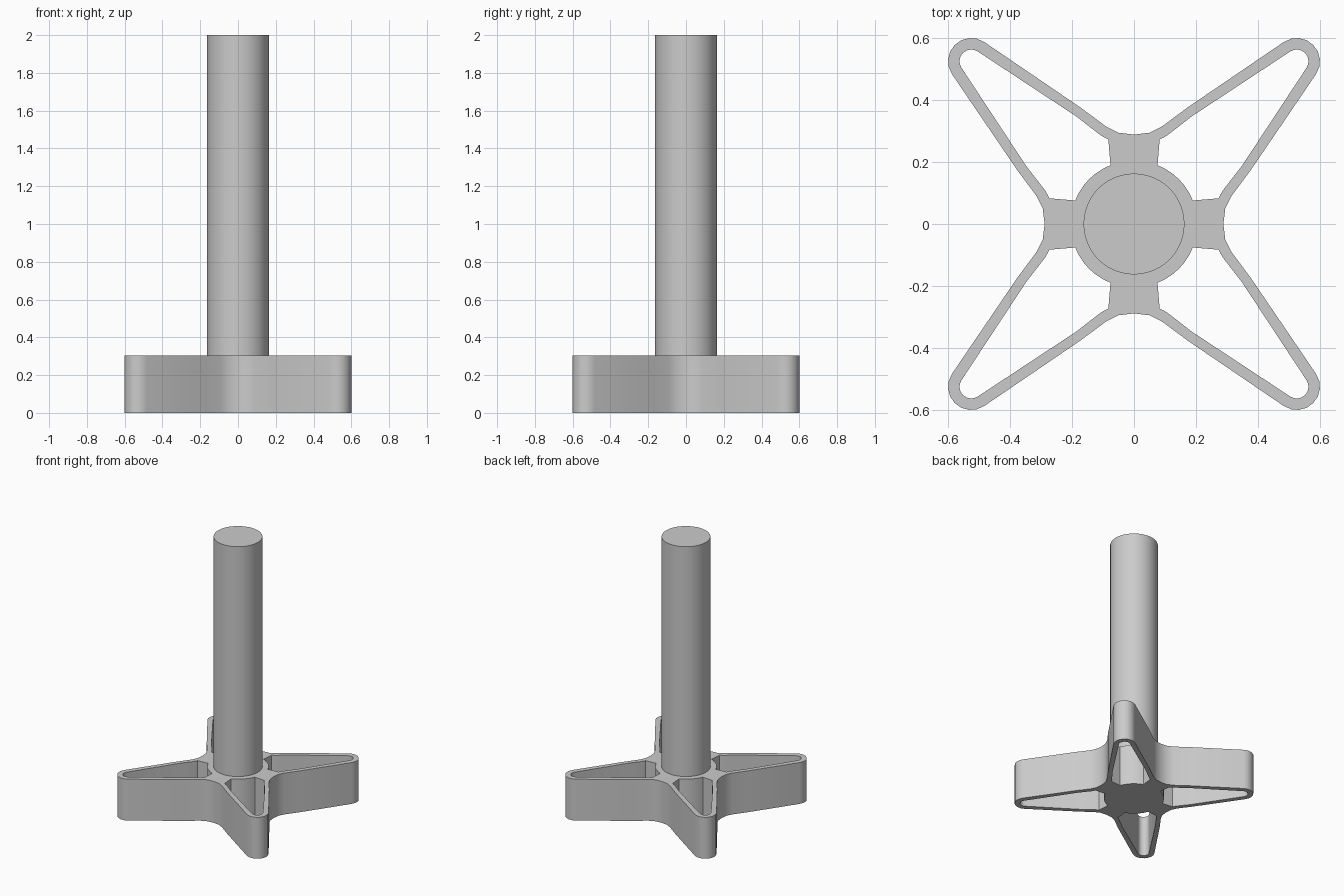
import bpy, bmesh
from math import cos, sin, radians
from mathutils import Matrix, Vector

old = bpy.data.objects.get("Cube")
if old:
    bpy.data.objects.remove(old, do_unlink=True)

BASE_H, TOTAL_H, SHAFT_R, HUB_R = 0.305, 2.0, 0.163, 0.205
TIP = 0.526

grey = bpy.data.materials.new("plain grey")
grey.use_nodes = True
colour = (0.6, 0.6, 0.6, 1)
grey.diffuse_color = colour
grey.node_tree.nodes["Principled BSDF"].inputs["Base Color"].default_value = colour


def arc(centre, radius, start, end, steps):
    """Points along an arc, angles in degrees."""
    angles = [radians(start + (end - start) * i / steps) for i in range(steps + 1)]
    return [(centre + radius * cos(a), centre + radius * sin(a)) for a in angles]


def mirrored(half):
    """The same path reflected across the diagonal, in reverse order."""
    return [(y, x) for x, y in reversed(half)]


def quarter_turns(points, k):
    turn = Matrix.Rotation(radians(90 * k), 3, 'Z')
    return [turn @ Vector((x, y, 0)) for x, y in points]


def add_loop(bm, points):
    verts = [bm.verts.new(p) for p in points]
    return [bm.edges.new((verts[i - 1], verts[i])) for i in range(len(verts))]


def finish(bm, name):
    bmesh.ops.recalc_face_normals(bm, faces=bm.faces)
    mesh = bpy.data.meshes.new(name)
    bm.to_mesh(mesh)
    bm.free()
    mesh.materials.append(grey)
    obj = bpy.data.objects.new(name, mesh)
    bpy.context.collection.objects.link(obj)
    bpy.ops.object.select_all(action='DESELECT')
    obj.select_set(True)
    bpy.context.view_layer.objects.active = obj
    bpy.ops.object.shade_smooth_by_angle(angle=radians(30))
    return obj


# Four-armed base: outer outline and one opening per arm, extruded upward
outer_half = [(0.05, 0.295), (0.09, 0.315), (0.175, 0.378)]
arm_outer = [(0, 0.289)] + outer_half + arc(TIP, 0.075, 124, -34, 8) + mirrored(outer_half)
inner_half = [(0.076, 0.19), (0.083, 0.273), (0.107, 0.286), (0.187, 0.348)]
arm_opening = (inner_half + arc(TIP, 0.038, 124, -34, 8) + mirrored(inner_half)
               + arc(0, HUB_R, 30, 60, 4))

bm = bmesh.new()
outline = []
for k in range(4):
    outline += quarter_turns(arm_outer, -k)
edges = add_loop(bm, outline)
for k in range(4):
    edges += add_loop(bm, quarter_turns(arm_opening, k))
bmesh.ops.triangle_fill(bm, edges=edges, use_beauty=True, normal=(0, 0, 1))
top = bmesh.ops.extrude_face_region(bm, geom=bm.faces[:], use_keep_orig=True)
top_verts = [g for g in top["geom"] if isinstance(g, bmesh.types.BMVert)]
bmesh.ops.translate(bm, verts=top_verts, vec=(0, 0, BASE_H))
finish(bm, "four_arm_base")

# Round shaft standing on the hub
bm = bmesh.new()
length = TOTAL_H - BASE_H
bmesh.ops.create_cone(bm, cap_ends=True, segments=64, radius1=SHAFT_R, radius2=SHAFT_R,
                      depth=length, matrix=Matrix.Translation((0, 0, BASE_H + length / 2)))
finish(bm, "shaft")
